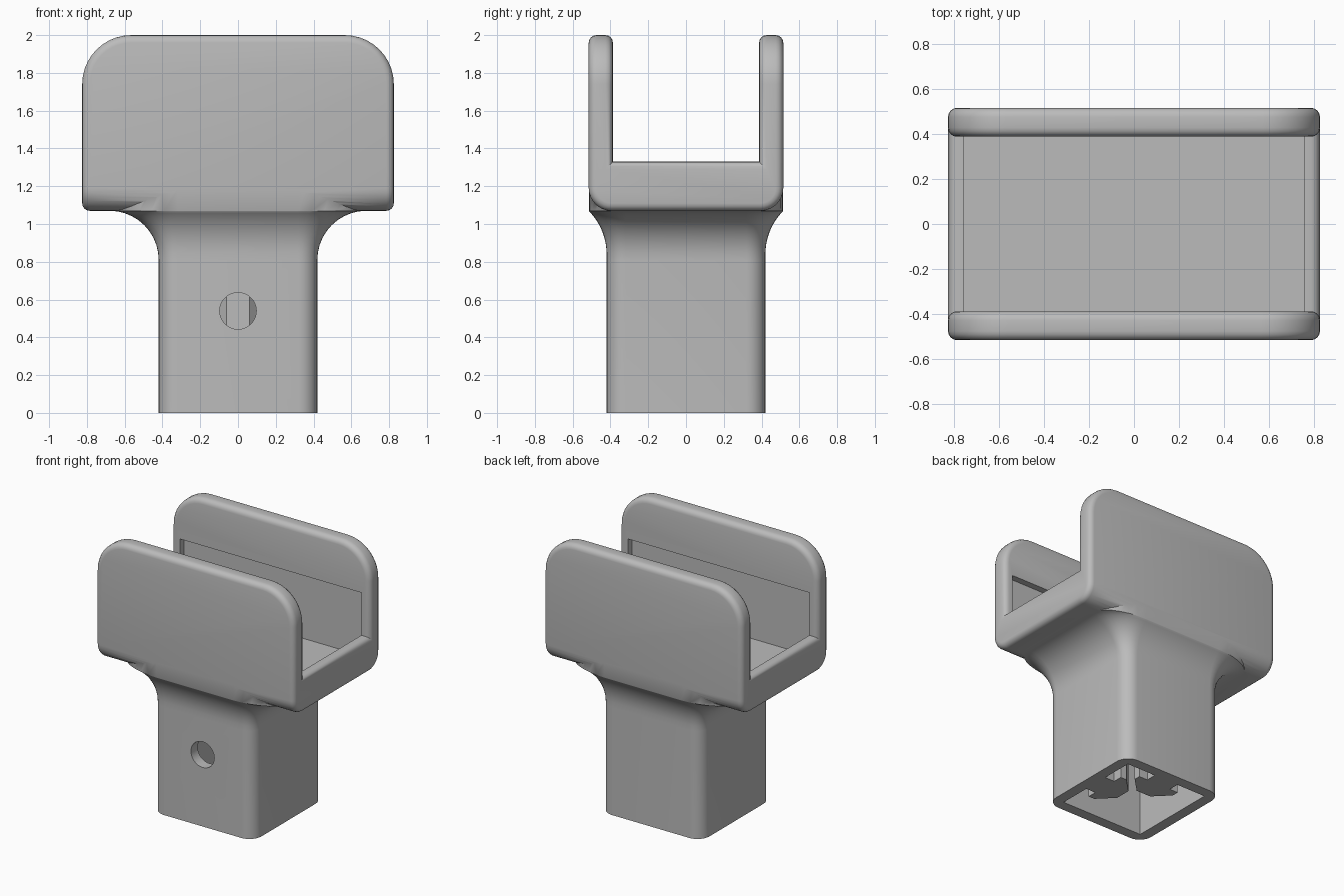
import bpy, bmesh, math

if "Cube" in bpy.data.objects:
    bpy.data.objects.remove(bpy.data.objects["Cube"])

grey = bpy.data.materials.new("plain_grey")
grey.use_nodes = True
grey.diffuse_color = (0.5, 0.5, 0.5, 1)
grey.node_tree.nodes["Principled BSDF"].inputs["Base Color"].default_value = grey.diffuse_color


def to_object(name, bm):
    bmesh.ops.recalc_face_normals(bm, faces=bm.faces)
    mesh = bpy.data.meshes.new(name)
    bm.to_mesh(mesh)
    bm.free()
    mesh.materials.append(grey)
    obj = bpy.data.objects.new(name, mesh)
    bpy.context.collection.objects.link(obj)
    return obj


def loft(name, rings):
    """Skin a stack of equal-length rings and cap both ends."""
    bm = bmesh.new()
    rows = [[bm.verts.new(p) for p in ring] for ring in rings]
    n = len(rows[0])
    for a, b in zip(rows, rows[1:]):
        for i in range(n):
            j = (i + 1) % n
            bm.faces.new((a[i], a[j], b[j], b[i]))
    bm.faces.new(rows[0])
    bm.faces.new(rows[-1])
    return to_object(name, bm)


def combine(body, other, operation):
    mod = body.modifiers.new(operation, 'BOOLEAN')
    mod.operation = operation
    mod.solver = 'EXACT'
    mod.object = other
    bpy.context.view_layer.objects.active = body
    bpy.ops.object.modifier_apply(modifier=mod.name)
    bpy.data.objects.remove(other)


def bevel(bm, test, radius, segments):
    edges = [e for e in bm.edges if test(e)]
    bmesh.ops.bevel(bm, geom=edges, offset=radius, segments=segments,
                    profile=0.5, affect='EDGES', clamp_overlap=True)


# Cradle: U channel run along x, then rounded
END, OUT, INN = 0.825, 0.515, 0.387
BASE, LIP, TOP = 1.07, 1.33, 2.0
u_half = [(OUT, BASE), (OUT, TOP), (INN, TOP), (INN, LIP)]
u_shape = u_half + [(-y, z) for y, z in reversed(u_half)]
cradle = loft("cradle", [[(x, y, z) for y, z in u_shape] for x in (-END, END)])
bm = bmesh.new()
bm.from_mesh(cradle.data)


def along(edge, axis, height):
    a, b = (v.co for v in edge.verts)
    d = (b - a).normalized()
    return abs(d[axis]) > 0.99 and abs((a.z + b.z) / 2 - height) < 0.001


bevel(bm, lambda e: along(e, 1, TOP), 0.26, 10)
bevel(bm, lambda e: along(e, 0, BASE), 0.12, 8)
bm.normal_update()
bevel(bm, lambda e: e.is_convex and e.calc_face_angle(0) > 0.7, 0.04, 4)
bm.to_mesh(cradle.data)
bm.free()


# Post: rounded square section, flaring into the cradle
def section(z, flare_x, flare_y, core=0.32, radius=0.1, steps=8):
    ring = []
    for quarter, (sx, sy) in enumerate([(1, 1), (-1, 1), (-1, -1), (1, -1)]):
        for k in range(steps + 1):
            a = (quarter + k / steps) * math.pi / 2
            ring.append((sx * core + (radius + flare_x) * math.cos(a),
                         sy * core + (radius + flare_y) * math.sin(a), z))
    return ring


rings = [section(0, 0, 0)]
for k in range(11):
    t = k / 10 * math.pi / 2
    z = 0.81 + 0.26 * math.sin(t)
    rise = max(0, z - 0.84)
    rings.append(section(z, 0.26 * (1 - math.cos(t)),
                         min(0.094, 0.324 - math.sqrt(0.324 ** 2 - rise ** 2))))
rings.append(section(1.2, 0.36, 0.094))
body = loft("post_with_cradle", rings)
combine(body, cradle, 'UNION')

# Undercut pocket inside the channel
pocket = [[(sx * 0.755, sy * 0.435, z) for sx, sy in [(1, 1), (-1, 1), (-1, -1), (1, -1)]]
          for z in (1.15, 1.65)]
combine(body, loft("pocket_cutter", pocket), 'DIFFERENCE')

# Socket in the post, leaving a slot key on two neighbouring walls
H = 0.34
key = [(H, 0.1), (0.26, 0.1), (0.26, 0.17), (0.21, 0.17), (0.1, 0.06)]
key_x = [(x, -y) for x, y in key] + [(x, y) for x, y in reversed(key)]
key_y = [(y, x) for x, y in reversed(key_x)]
outline = [(H, -H)] + key_x + [(H, H)] + key_y + [(-H, H), (-H, -H)]
combine(body, loft("socket_cutter", [[(x, y, z) for x, y in outline] for z in (-0.1, 0.9)]),
        'DIFFERENCE')

# Screw hole through the front wall
circle = [(0.097 * math.cos(k * math.tau / 32), 0.54 + 0.097 * math.sin(k * math.tau / 32))
          for k in range(32)]
combine(body, loft("hole_cutter", [[(x, y, z) for x, z in circle] for y in (-0.6, -0.25)]),
        'DIFFERENCE')

bpy.ops.object.select_all(action='DESELECT')
body.select_set(True)
bpy.context.view_layer.objects.active = body
bpy.ops.object.shade_smooth_by_angle(angle=math.radians(35))
